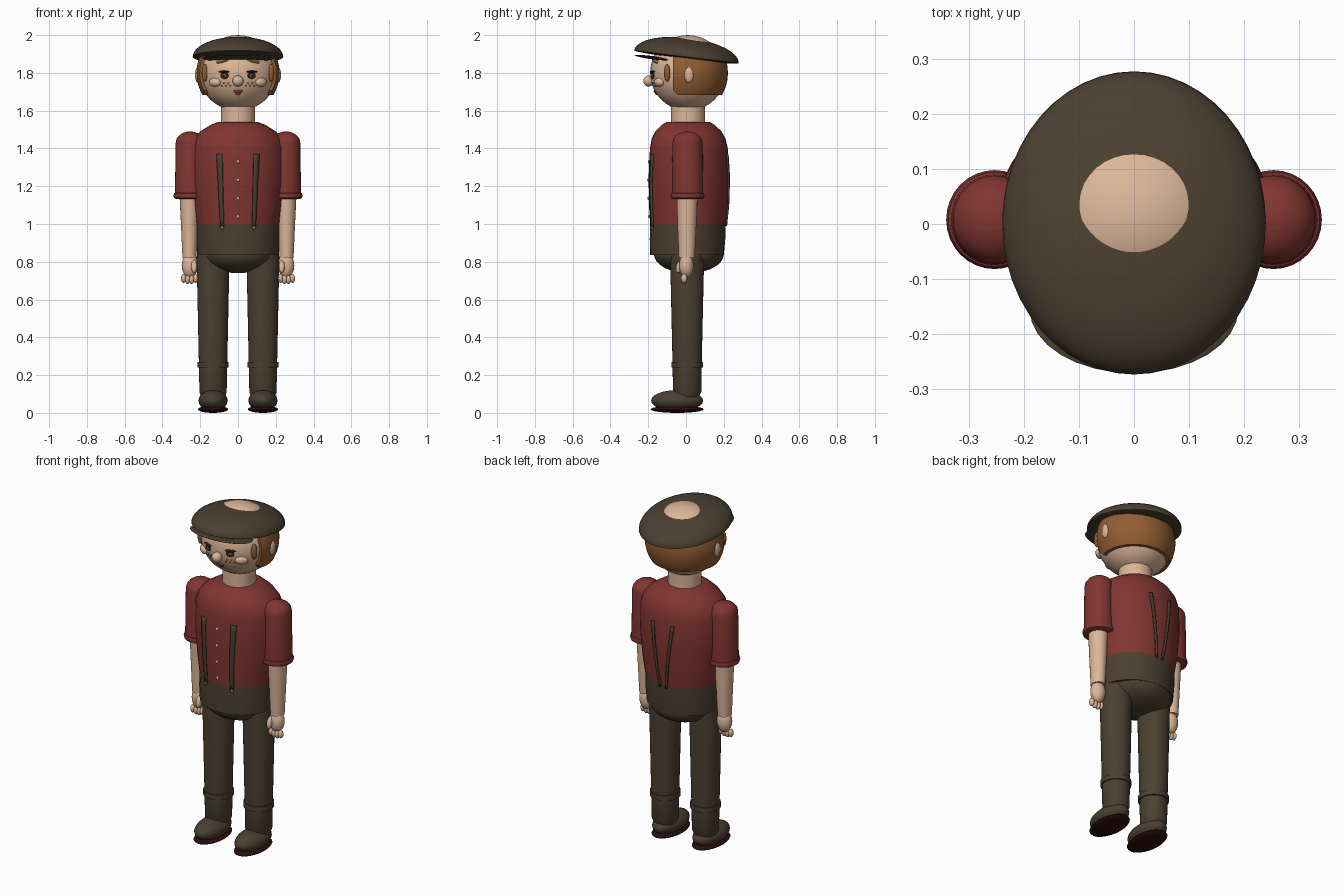
import bpy, bmesh
from math import pi, sin, cos, sqrt, asin, radians
from mathutils import Matrix, Vector, Euler

if "Cube" in bpy.data.objects:
    bpy.data.objects.remove(bpy.data.objects["Cube"], do_unlink=True)


def material(name, *rgb):
    m = bpy.data.materials.new(name)
    m.use_nodes = True
    colour = (*rgb, 1)
    m.diffuse_color = colour
    bsdf = m.node_tree.nodes["Principled BSDF"]
    bsdf.inputs["Base Color"].default_value = colour
    bsdf.inputs["Roughness"].default_value = 0.8
    return m


skin = material("skin", 0.72, 0.47, 0.32)
red = material("shirt red", 0.22, 0.036, 0.03)
olive = material("dark olive", 0.07, 0.051, 0.03)
ginger = material("ginger hair", 0.29, 0.11, 0.032)
maroon = material("sole maroon", 0.025, 0.004, 0.004)
lip = material("lip red", 0.35, 0.03, 0.03)
dark = material("eye dark", 0.02, 0.012, 0.01)
pale = material("button pale", 0.6, 0.55, 0.5)
copper = material("clasp copper", 0.35, 0.13, 0.03)

parts = []


def finish(name, bm, mat):
    bmesh.ops.recalc_face_normals(bm, faces=bm.faces)
    mesh = bpy.data.meshes.new(name)
    bm.to_mesh(mesh)
    bm.free()
    mesh.materials.append(mat)
    ob = bpy.data.objects.new(name, mesh)
    bpy.context.collection.objects.link(ob)
    parts.append(ob)
    return ob


def ball(name, mat, loc, radii, rot=(0, 0, 0), seg=24, under=1.0, cuts=()):
    """Ellipsoid; 'under' squashes the lower half, 'cuts' are (point, normal) planes."""
    bm = bmesh.new()
    bmesh.ops.create_uvsphere(bm, u_segments=seg, v_segments=seg // 2, radius=1)
    for v in bm.verts:
        if v.co.z < 0:
            v.co.z *= under
    m = Matrix.LocRotScale(Vector(loc), Euler(rot), Vector(radii))
    bmesh.ops.transform(bm, matrix=m, verts=bm.verts)
    for point, normal in cuts:
        geom = bm.verts[:] + bm.edges[:] + bm.faces[:]
        bmesh.ops.bisect_plane(bm, geom=geom, plane_co=point, plane_no=normal, clear_outer=True)
        bmesh.ops.holes_fill(bm, edges=[e for e in bm.edges if e.is_boundary])
    return finish(name, bm, mat)


def loft(name, mat, rings, cx=0, seg=40):
    """Stack of ellipses, each (z, x radius, y radius, y centre)."""
    bm = bmesh.new()
    loops = []
    for z, rx, ry, cy in rings:
        loops.append([bm.verts.new((cx + rx * cos(2 * pi * i / seg), cy + ry * sin(2 * pi * i / seg), z))
                      for i in range(seg)])
    for a, b in zip(loops, loops[1:]):
        for i in range(seg):
            j = (i + 1) % seg
            bm.faces.new((a[i], a[j], b[j], b[i]))
    bm.faces.new(loops[0])
    bm.faces.new(loops[-1])
    return finish(name, bm, mat)


# Trousers seat and shirt share one stack of rings
body = [(0.835, 0.215, 0.195, 0.005), (0.92, 0.22, 0.2, 0.008), (1.0, 0.22, 0.2, 0.01),
        (1.1, 0.235, 0.209, 0.013), (1.25, 0.25, 0.213, 0.015), (1.4, 0.25, 0.206, 0.015),
        (1.45, 0.235, 0.196, 0.014), (1.49, 0.2, 0.175, 0.013), (1.525, 0.145, 0.14, 0.012),
        (1.54, 0.105, 0.115, 0.012)]
loft("trouser_seat", olive, body[:3])
loft("shirt", red, body[2:])
ball("trouser_crotch", olive, (0, 0.015, 0.84), (0.195, 0.185, 0.1), seg=32)
loft("neck", skin, [(1.5, 0.09, 0.09, 0.01), (1.66, 0.09, 0.09, 0.01)])


def body_y(x, z, side):
    """Front (-1) or back (1) surface of the body."""
    for a, b in zip(body, body[1:]):
        if a[0] <= z <= b[0]:
            t = (z - a[0]) / (b[0] - a[0])
            rx, ry, cy = (p + (q - p) * t for p, q in zip(a[1:], b[1:]))
            return cy + side * ry * sqrt(1 - (x / rx) ** 2)


def strap(name, side, top, bottom, width):
    """Flat brace lying on the body between two (x, z) points."""
    bm = bmesh.new()
    rows = []
    for i in range(13):
        t = i / 12
        x = top[0] + (bottom[0] - top[0]) * t
        z = top[1] + (bottom[1] - top[1]) * t
        w = width * (1 - 0.4 * t)
        rows.append([bm.verts.new((x + k * w, body_y(x + k * w, z, side) + side * 0.004, z))
                     for k in (-0.5, 0.5)])
    for a, b in zip(rows, rows[1:]):
        bm.faces.new((*a, *reversed(b)))
    ob = finish(name, bm, olive)
    mod = ob.modifiers.new("thickness", "SOLIDIFY")
    mod.thickness = 0.009
    mod.offset = 0


# Shirt buttons
for i in range(4):
    z = 1.33 - i * 0.097
    ball("shirt_button", pale, (0, body_y(0, z, -1) - 0.002, z), (0.009, 0.006, 0.009), seg=12)

# Limbs and braces, both sides
for s, word in ((1, "left"), (-1, "right")):
    strap(word + "_front_brace", -1, (s * 0.098, 1.37), (s * 0.084, 0.985), 0.03)
    strap(word + "_back_brace", 1, (s * 0.065, 1.37), (s * 0.02, 0.99), 0.018)
    ball(word + "_brace_clasp", copper, (s * 0.084, body_y(0.084, 0.98, -1) - 0.004, 0.98),
         (0.011, 0.008, 0.011), seg=12)

    # Leg, trouser cuff and shoe
    x = s * 0.132
    loft(word + "_leg", olive, [(0.08, 0.06, 0.06, 0.006), (0.11, 0.072, 0.075, 0.006),
                                (0.25, 0.075, 0.077, 0.006), (0.82, 0.087, 0.09, 0.006),
                                (0.9, 0.08, 0.085, 0.006)], x, 32)
    loft(word + "_trouser_cuff", olive, [(0.24, 0.082, 0.084, 0.006), (0.27, 0.082, 0.084, 0.006)], x, 32)
    ball(word + "_shoe", olive, (x, -0.047, 0.065), (0.077, 0.138, 0.056))
    ball(word + "_sole", maroon, (x, -0.047, 0.019), (0.08, 0.141, 0.019))

    # Sleeve with rolled cuff
    x = s * 0.254
    dome = [(1.43 + 0.06 * sin(a), 0.076 * cos(a), 0.08 * cos(a), 0.008)
            for a in (0, 0.35, 0.7, 1.0, 1.25, 1.45)]
    loft(word + "_sleeve", red, [(1.15, 0.08, 0.083, 0.008)] + dome, x, 32)
    roll = [(1.15 + 0.018 * sin(a), 0.074 + 0.014 * cos(a), 0.076 + 0.014 * cos(a), 0.008)
            for a in (-pi / 2, -pi / 4, 0, pi / 4, pi / 2)]
    loft(word + "_sleeve_roll", red, roll, x, 32)

    # Forearm, hand, thumb and fingers
    loft(word + "_forearm", skin, [(0.82, 0.037, 0.042, 0.004), (1.0, 0.045, 0.05, 0.005),
                                   (1.16, 0.053, 0.056, 0.006)], s * 0.257, 24)
    ball(word + "_hand", skin, (s * 0.255, 0.002, 0.78), (0.043, 0.038, 0.066))
    ball(word + "_thumb", skin, (s * 0.232, -0.034, 0.775), (0.016, 0.018, 0.036), (-0.3, 0, 0), 16)
    for i in range(4):
        ball(word + "_finger", skin, (s * (0.225 + i * 0.021), -0.01, 0.712 - 0.006 * (i in (1, 2))),
             (0.014, 0.017, 0.024), seg=12)

# Head
HC, HR = Vector((0, 0.01, 1.8)), Vector((0.207, 0.2, 0.2))
ball("head", skin, HC, HR, seg=40)
ball("nose", skin, (0, -0.198, 1.757), (0.029, 0.028, 0.029))


def on_face(name, mat, x, z, w, h, depth=0.006, tilt=0.0):
    """Flat oval lying on the face, turned to follow it."""
    k = 1 - (x / HR.x) ** 2 - ((z - HC.z) / HR.z) ** 2
    ball(name, mat, (x, HC.y - HR.y * sqrt(k), z), (w, depth, h),
         (0.8 * (z - HC.z) / HR.z * -1, tilt, asin(x / HR.x)), 16)


on_face("upper_lip", lip, 0, 1.703, 0.025, 0.008)
on_face("lower_lip", lip, 0, 1.694, 0.015, 0.012)

for s, word in ((1, "left"), (-1, "right")):
    on_face(word + "_eye", dark, s * 0.072, 1.787, 0.023, 0.019)
    on_face(word + "_iris", ginger, s * 0.072, 1.785, 0.013, 0.013, 0.009)
    on_face(word + "_pupil", dark, s * 0.072, 1.785, 0.007, 0.008, 0.012)
    on_face(word + "_eyelid", dark, s * 0.074, 1.806, 0.031, 0.006, 0.01)
    on_face(word + "_eyebrow", ginger, s * 0.078, 1.866, 0.042, 0.011, 0.01, s * 0.3)
    on_face(word + "_cheek", skin, s * 0.123, 1.75, 0.036, 0.024, 0.02)
    for i in range(5):
        on_face(word + "_freckle", ginger, s * (0.042 + 0.011 * i), 1.732 + 0.014 * (i % 2), 0.004, 0.004, 0.004)
    ball(word + "_sideburn", ginger, (s * 0.176, -0.1, 1.8), (0.016, 0.017, 0.046), (0, 0, s * -0.4))
    ball(word + "_ear", skin, (s * 0.212, 0.015, 1.79), (0.016, 0.026, 0.042))

# Hair wraps the back of the head, with a clipped front corner
ball("hair", ginger, (0, 0.01, 1.8), (0.22, 0.212, 0.225), seg=40, cuts=(
    ((0, 0, 1.683), (0, 0, -1)), ((0, 0, 1.9), (0, 0, 1)),
    ((0, -0.07, 0), (0, -1, 0)), ((0, -0.07, 1.708), (0, -1, -1))))

# Flat cap: tilted dome with a nearly flat underside, and a visor
tilt = radians(-7)
ball("cap", olive, (0, 0.002, 1.885), (0.24, 0.278, 0.101), (tilt, 0, 0), 48, under=0.12)
ball("cap_visor", olive, (0, -0.155, 1.877), (0.19, 0.118, 0.009), (radians(-8), 0, 0), 32)

bpy.ops.object.select_all(action="DESELECT")
for ob in parts:
    ob.select_set(True)
bpy.context.view_layer.objects.active = parts[0]
bpy.ops.object.shade_smooth_by_angle(angle=radians(40))
